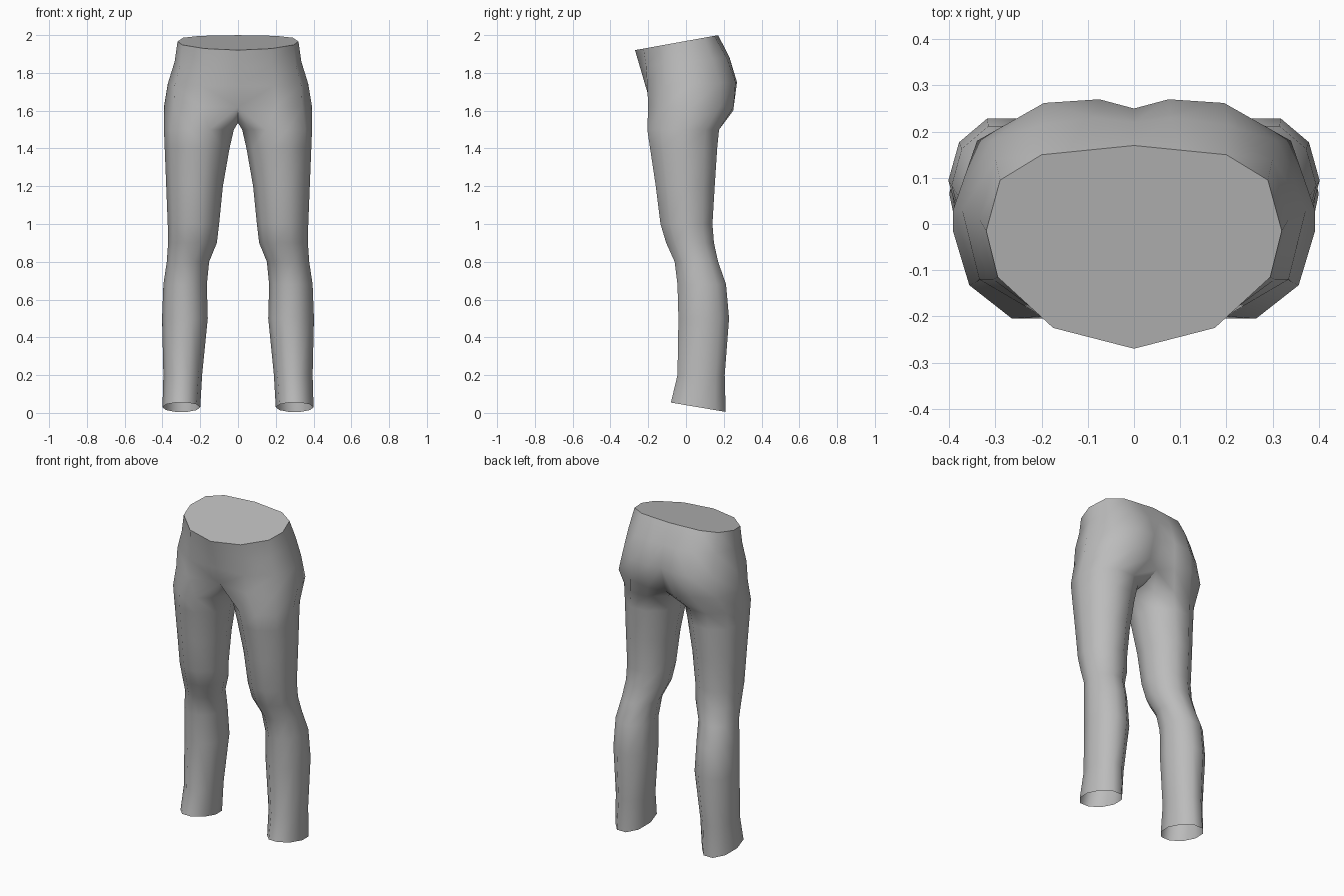
import bpy
import bmesh
from math import cos, sin, radians

default_cube = bpy.data.objects.get("Cube")
if default_cube:
    bpy.data.objects.remove(default_cube, do_unlink=True)

SIDES = 10
START = -108          # first column of every ring, on the front of the body
HALF = 8              # columns from front centre to back centre on the torso

# Leg rings: height, outer x, inner x, front y, back y
LEG = [
    (.03, .4, .2, -.08, .21),
    (.2, .395, .19, -.045, .205),
    (.5, .402, .16, -.04, .228),
    (.68, .395, .165, -.045, .212),
    (.8, .377, .153, -.06, .17),
    (.9, .37, .112, -.105, .148),
    (1, .372, .1, -.135, .14),
    (1.2, .38, .08, -.16, .152),
    (1.4, .388, .045, -.19, .165),
    (1.5, .392, .022, -.205, .175),
]

# Torso half outlines from front centre round to back centre
SEAT = [(0, -.18), (.2, -.2), (.34, -.125), (.392, .03),
        (.34, .18), (.21, .252), (.09, .25), (0, .2)]
HIPS = [(0, -.215), (.19, -.205), (.335, -.12), (.372, .03),
        (.31, .18), (.195, .262), (.075, .27), (0, .25)]
BELLY = [(0, -.245), (.18, -.212), (.305, -.12), (.335, .01),
         (.3, .14), (.2, .215), (.08, .23), (0, .22)]
WAIST = [(0, -.27), (.175, -.225), (.295, -.115), (.32, -.015),
         (.29, .095), (.2, .15), (.1, .16), (0, .17)]


def leg_ring(bm, height, outer, inner, front, back):
    """Ten-sided cross-section; the lowest one slopes down to the heel."""
    slope = -.17 if height < .1 else 0
    mid_x, mid_y = (outer + inner) / 2, (front + back) / 2
    rad_x = (outer - inner) / 2
    rad_y = (back - front) / 2 / sin(radians(72))
    ring = []
    for k in range(SIDES):
        angle = radians(START + k * 360 / SIDES)
        y = rad_y * sin(angle)
        z = max(0, height + slope * y)
        ring.append(bm.verts.new((mid_x + rad_x * cos(angle), mid_y + y, z)))
    return ring


def torso_ring(bm, outline, height, slope):
    """Half cross-section, tilted up towards the back."""
    return [bm.verts.new((x, y, height + slope * y)) for x, y in outline]


def bridge(bm, lower, upper, count, closed):
    """Quads between two rings of matching columns."""
    for k in range(count if closed else count - 1):
        n = (k + 1) % count
        bm.faces.new((lower[k], lower[n], upper[n], upper[k]))


bm = bmesh.new()

# Leg tube, open at the hem
leg = [leg_ring(bm, *row) for row in LEG]

# Seat ring, closed under the body by two crotch points on the centre line
seat = torso_ring(bm, SEAT, 1.62, 0)
seat[-1].co.z = 1.58
seat[-2].co.z = 1.6
crotch = [bm.verts.new((0, y, 1.535)) for y in (.09, -.06)]
leg.append(seat + crotch)
for lower, upper in zip(leg, leg[1:]):
    bridge(bm, lower, upper, SIDES, True)

# Hips up to the waist
torso = [seat,
         torso_ring(bm, HIPS, 1.74, .04),
         torso_ring(bm, BELLY, 1.86, .1),
         torso_ring(bm, WAIST, 1.969, .18)]
for lower, upper in zip(torso, torso[1:]):
    bridge(bm, lower, upper, HALF, False)

# Flat closed top at the waist
bm.faces.new(torso[-1])

mesh = bpy.data.meshes.new("trousers")
bm.to_mesh(mesh)
bm.free()
trousers = bpy.data.objects.new("trousers", mesh)
bpy.context.collection.objects.link(trousers)

# Plain grey cloth
grey = bpy.data.materials.new("grey_cloth")
grey.use_nodes = True
colour = (.5, .5, .5, 1)
grey.diffuse_color = colour
grey.node_tree.nodes["Principled BSDF"].inputs["Base Color"].default_value = colour
mesh.materials.append(grey)

# Second half and soft shading, with a crisp waist edge
mirror = trousers.modifiers.new("mirror", 'MIRROR')
mirror.use_clip = True
mirror.merge_threshold = .001
bpy.ops.object.select_all(action='DESELECT')
trousers.select_set(True)
bpy.context.view_layer.objects.active = trousers
bpy.ops.object.modifier_apply(modifier=mirror.name)
bpy.ops.object.shade_smooth_by_angle(angle=radians(65))
